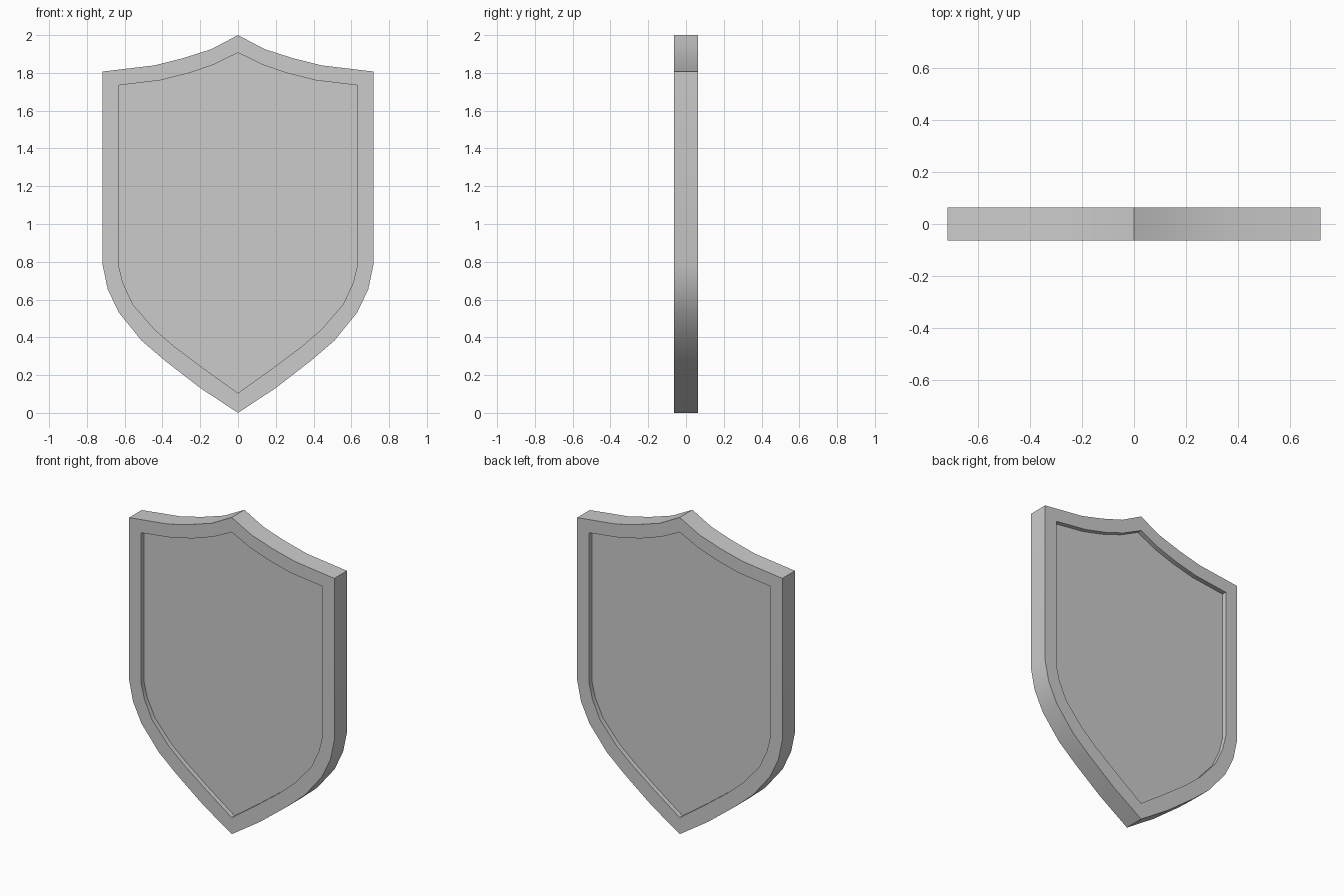
import bpy, bmesh

if "Cube" in bpy.data.objects:
    bpy.data.objects.remove(bpy.data.objects["Cube"])

HALF = 0.063     # half thickness of the rim
PANEL = 0.034    # half thickness of the sunken panel

# Right half profiles (x, z), top point to bottom point
outer = [(0, 2.0), (0.14, 1.926), (0.29, 1.878), (0.44, 1.84), (0.717, 1.807),
         (0.717, 0.785), (0.69, 0.655), (0.63, 0.53), (0.51, 0.382),
         (0.385, 0.275), (0.2, 0.132), (0, 0.0)]
inner = [(0, 1.907), (0.13, 1.843), (0.265, 1.797), (0.41, 1.761), (0.633, 1.734),
         (0.633, 0.785), (0.61, 0.69), (0.557, 0.575), (0.44, 0.44),
         (0.335, 0.35), (0.175, 0.23), (0, 0.105)]


def mirrored(half):
    return half + [(-x, z) for x, z in half[-2:0:-1]]


def ring(bm, half, y):
    return [bm.verts.new((x, y, z)) for x, z in mirrored(half)]


def bridge(bm, a, b):
    n = len(a)
    for i in range(n):
        j = (i + 1) % n
        bm.faces.new((a[i], a[j], b[j], b[i]))


# Shield: raised rim around a panel sunken on both sides
bm = bmesh.new()
rings = [ring(bm, inner, -PANEL), ring(bm, inner, -HALF), ring(bm, outer, -HALF),
         ring(bm, outer, HALF), ring(bm, inner, HALF), ring(bm, inner, PANEL)]
for a, b in zip(rings, rings[1:]):
    bridge(bm, a, b)
bm.faces.new(rings[0])
bm.faces.new(rings[-1])
bmesh.ops.recalc_face_normals(bm, faces=bm.faces)

mesh = bpy.data.meshes.new("shield")
bm.to_mesh(mesh)
bm.free()
shield = bpy.data.objects.new("shield", mesh)
bpy.context.collection.objects.link(shield)
bpy.context.view_layer.objects.active = shield
shield.select_set(True)
bpy.ops.object.shade_smooth_by_angle(angle=0.52)
